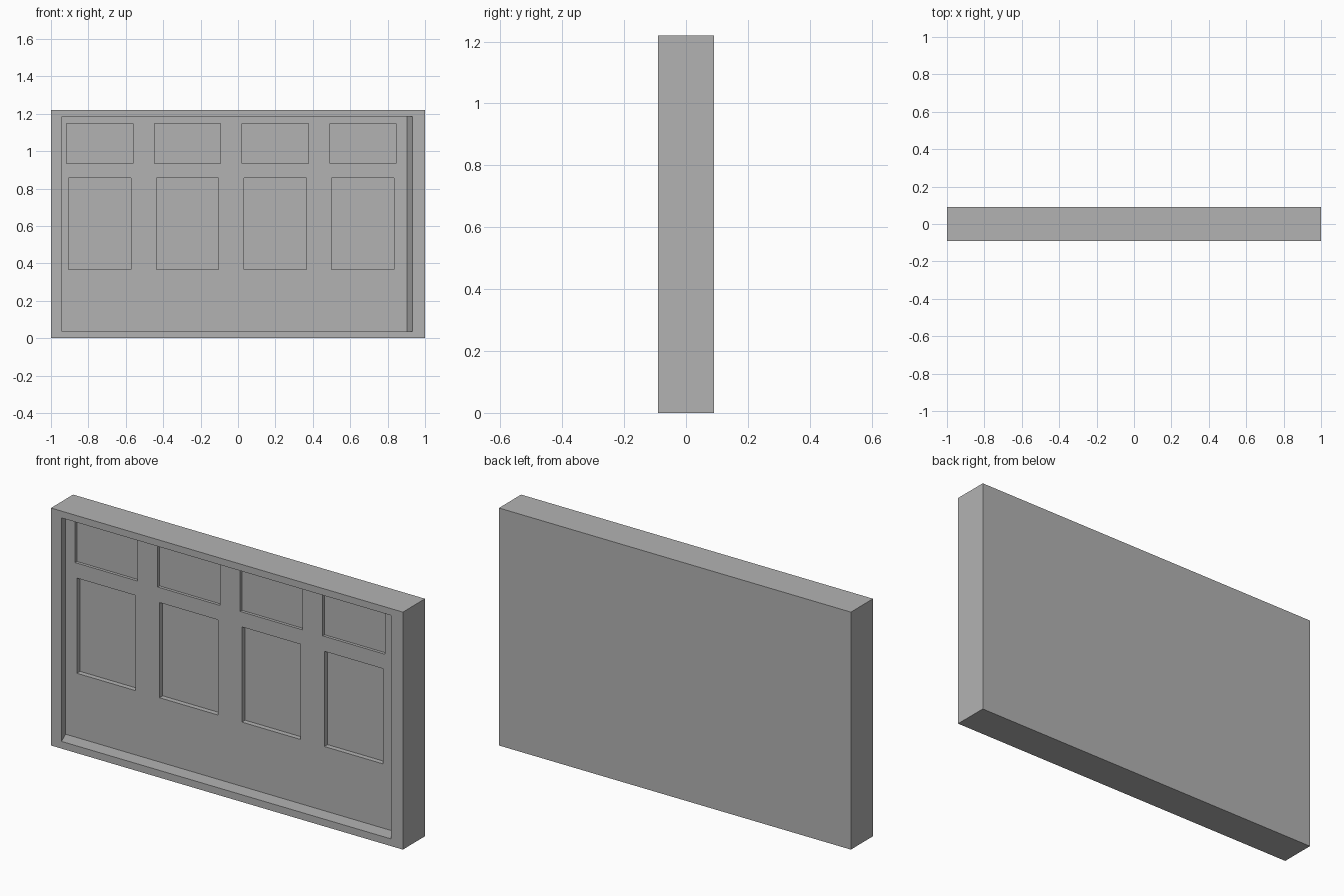
import bpy
import bmesh

cube = bpy.data.objects.get("Cube")
if cube:
    bpy.data.objects.remove(cube, do_unlink=True)

grey = bpy.data.materials.new("plain grey")
grey.use_nodes = True
colour = (0.45, 0.45, 0.45, 1)
grey.diffuse_color = colour
grey.node_tree.nodes["Principled BSDF"].inputs["Base Color"].default_value = colour

FRONT, BACK, HEIGHT = -0.09, 0.09, 1.22
PANEL = FRONT + 0.076       # depth of the recessed panel
LEAN = 0.03                 # sideways lean of the recess walls


def block(name, front_x, back_x, y, z):
    """Six-sided block whose x range may differ at its front and back."""
    bm = bmesh.new()
    bmesh.ops.create_cube(bm, size=1)
    for v in bm.verts:
        xs = back_x if v.co.y > 0 else front_x
        v.co = (xs[v.co.x > 0], y[v.co.y > 0], z[v.co.z > 0])
    mesh = bpy.data.meshes.new(name)
    bm.to_mesh(mesh)
    bm.free()
    obj = bpy.data.objects.new(name, mesh)
    bpy.context.collection.objects.link(obj)
    mesh.materials.append(grey)
    return obj


def carve(target, cutter):
    """Cut one block out of the wall and discard the cutter."""
    cutter.hide_render = True
    mod = target.modifiers.new("cut", 'BOOLEAN')
    mod.operation = 'DIFFERENCE'
    mod.solver = 'EXACT'
    mod.object = cutter
    bpy.context.view_layer.objects.active = target
    bpy.ops.object.modifier_apply(modifier=mod.name)
    bpy.data.objects.remove(cutter, do_unlink=True)


# Solid slab
wall = block("wall_panel", (-1, 1), (-1, 1), (FRONT, BACK), (0, HEIGHT))

# Leaning main recess, started half its depth in front of the slab
left, right = -0.94, 0.934
carve(wall, block("recess_cutter",
                  (left + LEAN / 2, right + LEAN / 2),
                  (left - LEAN, right - LEAN),
                  (FRONT - (PANEL - FRONT) / 2, PANEL), (0.037, 1.185)))

# Two rows of sunken panes: first x, width, z range, depth
rows = [("upper", -0.916, 0.354, (0.933, 1.148), 0.015),
        ("lower", -0.906, 0.333, (0.367, 0.856), 0.026)]
for name, start, width, z, depth in rows:
    for i in range(4):
        x = start + i * 0.469
        span = (x, x + width)
        carve(wall, block(name + "_pane_cutter", span, span,
                          (PANEL - 0.02, PANEL + depth), z))
